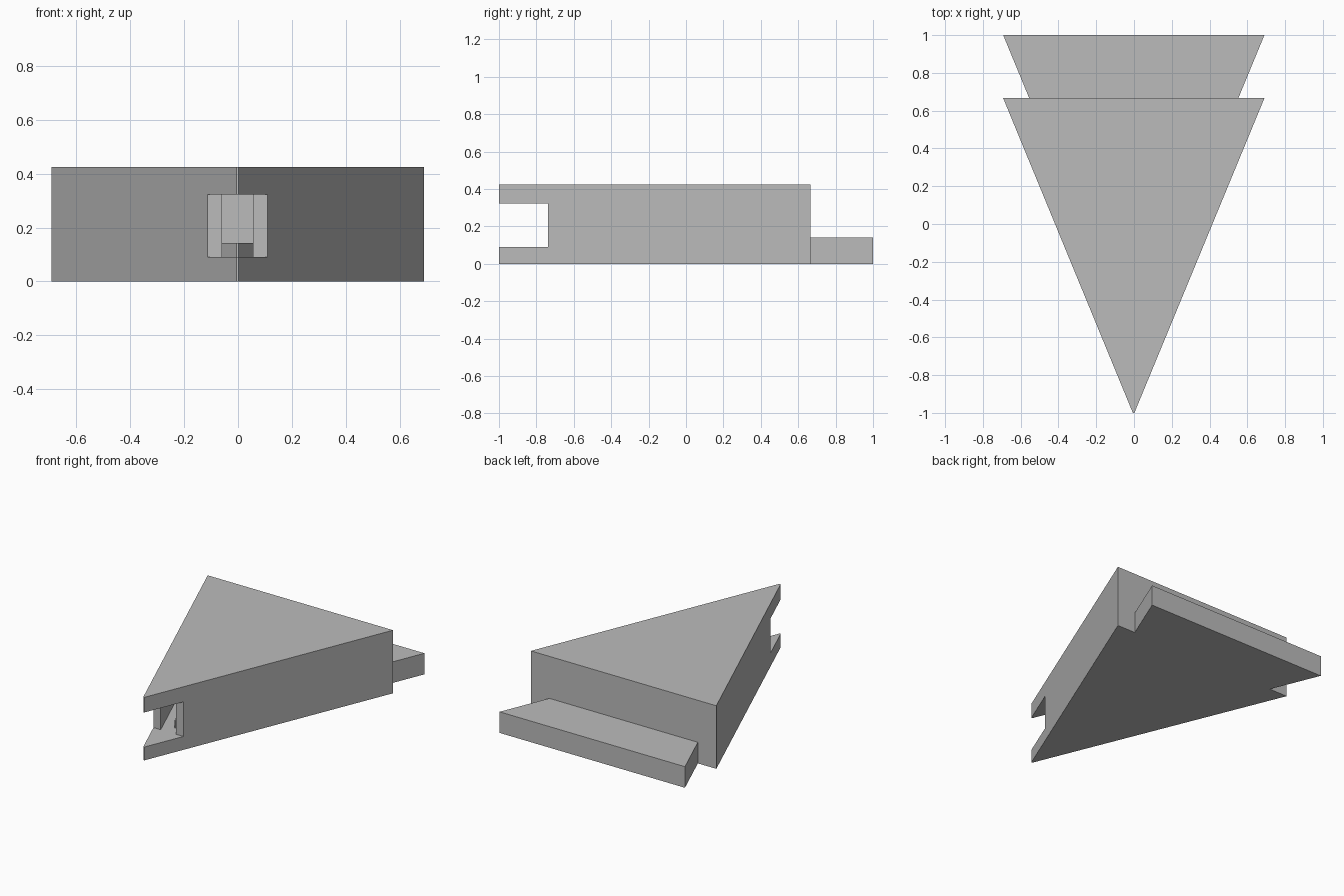
import bpy
import bmesh

if "Cube" in bpy.data.objects:
    bpy.data.objects.remove(bpy.data.objects["Cube"], do_unlink=True)

grey = bpy.data.materials.new("plain_grey")
grey.use_nodes = True
colour = (0.5, 0.5, 0.5, 1)
grey.diffuse_color = colour
grey.node_tree.nodes["Principled BSDF"].inputs["Base Color"].default_value = colour

HEIGHT = 0.425
SLOPE = 0.412          # half width gained per unit of length
SLOT_LOW, SLOT_HIGH = 0.09, 0.323


def prism(name, outline, low, high):
    """Extrude a plan outline from one height to another."""
    bm = bmesh.new()
    face = bm.faces.new([bm.verts.new((x, y, low)) for x, y in outline])
    top = bmesh.ops.extrude_face_region(bm, geom=[face])["geom"]
    for v in top:
        if isinstance(v, bmesh.types.BMVert):
            v.co.z = high
    bmesh.ops.recalc_face_normals(bm, faces=bm.faces)
    mesh = bpy.data.meshes.new(name)
    bm.to_mesh(mesh)
    bm.free()
    mesh.materials.append(grey)
    obj = bpy.data.objects.new(name, mesh)
    bpy.context.collection.objects.link(obj)
    return obj


def wedge(name, tip, back, low, high):
    """Triangular block with a very narrow blunt tip."""
    half = SLOPE * (back - tip)
    outline = [(-0.006, tip), (0.002, tip), (0.004 + half, back), (-0.006 - half, back)]
    return prism(name, outline, low, high)


def combine(target, other, operation):
    """Apply a boolean and discard the helper."""
    mod = target.modifiers.new(operation.lower(), "BOOLEAN")
    mod.object = other
    mod.operation = operation
    mod.solver = "EXACT"
    graph = bpy.context.evaluated_depsgraph_get()
    result = bpy.data.meshes.new_from_object(target.evaluated_get(graph))
    target.modifiers.clear()
    target.data = result
    bpy.data.objects.remove(other, do_unlink=True)


# Main wedge with a hollow inside
body = wedge("wedge_body", -1, 0.666, 0, HEIGHT)
cavity = wedge("cavity_cutter", -0.868, 0.615, SLOT_LOW, SLOT_HIGH)
combine(body, cavity, "DIFFERENCE")

# Slot cut straight across the tip, opening into the hollow
slot = prism("slot_cutter", [(-0.5, -1.2), (0.5, -1.2), (0.5, -0.738), (-0.5, -0.738)],
             SLOT_LOW, SLOT_HIGH)
combine(body, slot, "DIFFERENCE")

# Low wedge set further back, standing out behind as a step
step = wedge("rear_step", -0.666, 1, 0, 0.142)
combine(body, step, "UNION")
